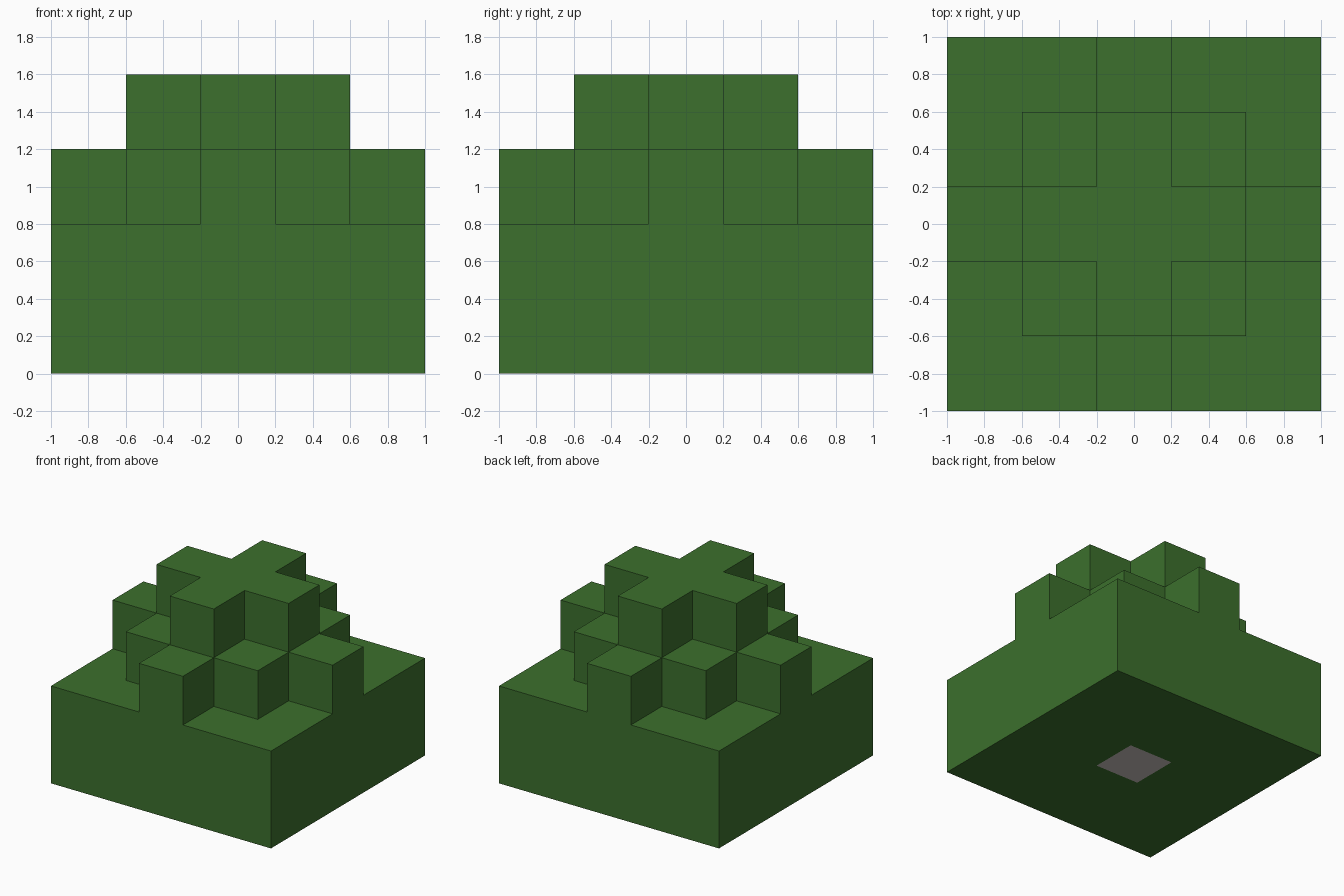
import bpy, bmesh
from mathutils import Vector

cube = bpy.data.objects.get("Cube")
if cube:
    bpy.data.objects.remove(cube, do_unlink=True)

BLOCK = 0.4


def make_material(name, color):
    mat = bpy.data.materials.new(name)
    mat.use_nodes = True
    mat.diffuse_color = (*color, 1)
    mat.node_tree.nodes["Principled BSDF"].inputs["Base Color"].default_value = (*color, 1)
    return mat


def block_skin(name, cells, mat):
    """Outer skin of a set of grid blocks, with flat areas merged."""
    bm = bmesh.new()
    for cell in cells:
        centre = Vector(cell) + Vector((0, 0, 0.5))
        for axis in range(3):
            for sign in (-1, 1):
                n = Vector((0, 0, 0))
                n[axis] = sign
                if tuple(int(c) for c in Vector(cell) + n) in cells:
                    continue
                u = Vector((0, 0, 0))
                u[(axis + 1) % 3] = 0.5
                v = n.cross(u)
                mid = centre + n / 2
                corners = (mid - u - v, mid + u - v, mid + u + v, mid - u + v)
                bm.faces.new([bm.verts.new(p * BLOCK) for p in corners])
    bmesh.ops.remove_doubles(bm, verts=bm.verts, dist=0.001)
    bmesh.ops.dissolve_limit(bm, angle_limit=0.01, verts=bm.verts, edges=bm.edges)
    mesh = bpy.data.meshes.new(name)
    bm.to_mesh(mesh)
    bm.free()
    mesh.materials.append(mat)
    obj = bpy.data.objects.new(name, mesh)
    bpy.context.collection.objects.link(obj)
    return obj


def square(r, z):
    return {(x, y, z) for x in range(-r, r + 1) for y in range(-r, r + 1)}


def cross(r, z):
    return {c for c in square(r, z) if c[0] == 0 or c[1] == 0}


leaf_green = make_material("leaf green", (0.045, 0.162, 0.026))
bark_grey = make_material("pale bark grey", (0.578, 0.533, 0.521))

# Trunk stub set into the underside of the canopy
trunk = {(0, 0, 0), (0, 0, 1)}
block_skin("trunk", trunk, bark_grey)

# Canopy: two wide layers, a square with a long cross, and a small cross on top
canopy = square(2, 0) | square(2, 1) | square(1, 2) | cross(2, 2) | cross(1, 3)
block_skin("leaf_canopy", canopy - trunk, leaf_green)
